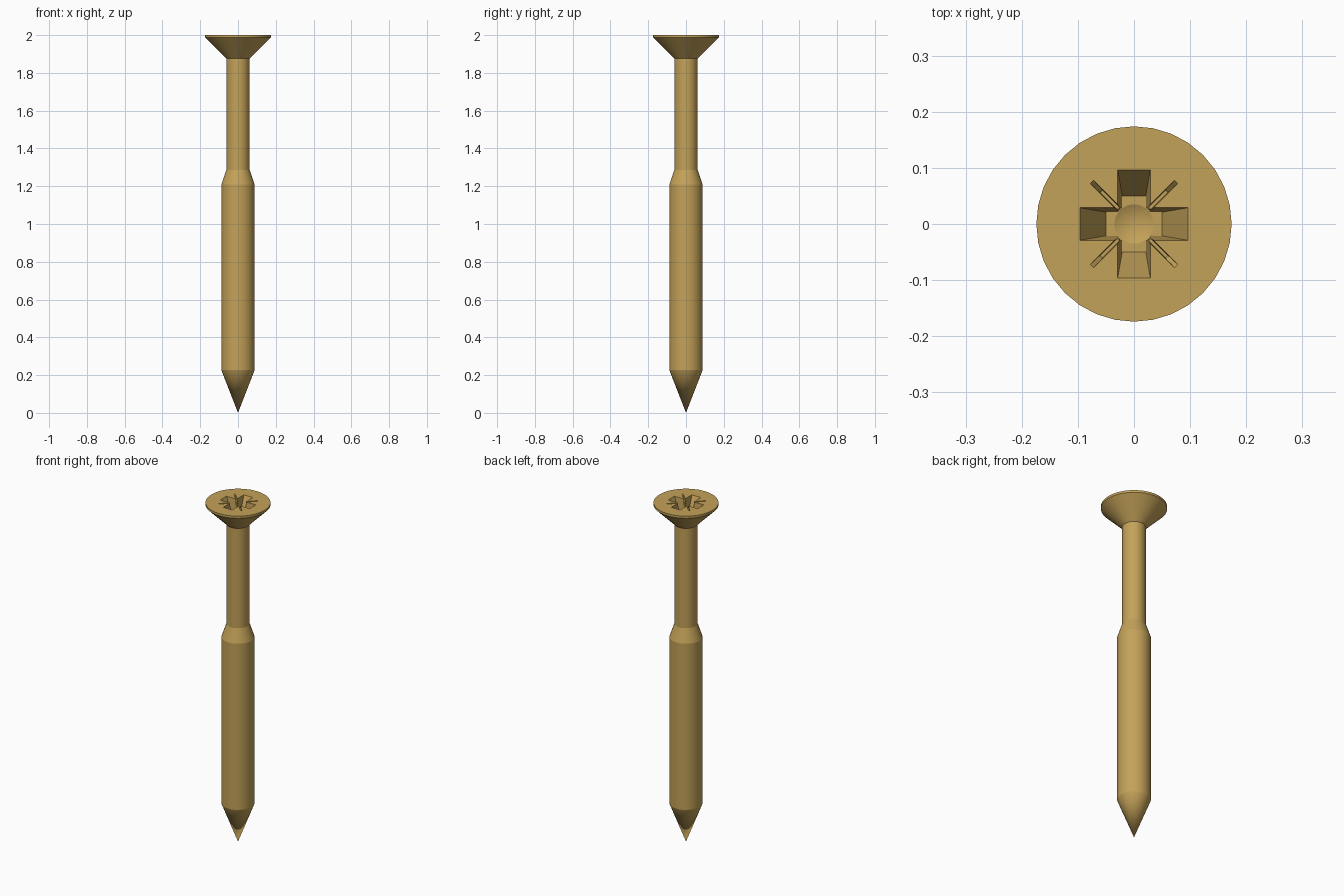
import bpy, bmesh
from math import pi, radians
from mathutils import Matrix, Vector

if "Cube" in bpy.data.objects:
    bpy.data.objects.remove(bpy.data.objects["Cube"])

SIDES = 32
TOP = 2.0


def new_object(name, bm):
    bmesh.ops.recalc_face_normals(bm, faces=bm.faces)
    mesh = bpy.data.meshes.new(name)
    bm.to_mesh(mesh)
    bm.free()
    obj = bpy.data.objects.new(name, mesh)
    bpy.context.collection.objects.link(obj)
    return obj


def revolve(name, profile):
    """Solid of revolution; profile points are (radius, z), radius 0 closes to a point."""
    bm = bmesh.new()
    verts = [bm.verts.new((r, 0, z)) for r, z in profile]
    edges = [bm.edges.new(pair) for pair in zip(verts, verts[1:])]
    bmesh.ops.spin(bm, geom=verts + edges, cent=(0, 0, 0), axis=(0, 0, 1),
                   angle=2 * pi, steps=SIDES, use_merge=True)
    bmesh.ops.remove_doubles(bm, verts=bm.verts, dist=1e-5)
    # flat n-gon caps on open ends
    bmesh.ops.holes_fill(bm, edges=[e for e in bm.edges if e.is_boundary])
    return new_object(name, bm)


def tapered_bar(name, top_half, bottom_half, depth, angle):
    """Bar sunk below the head surface, its walls sloping inward with depth."""
    bm = bmesh.new()
    bmesh.ops.create_cube(bm, size=2)
    over = 0.02
    lo, hi = Vector(bottom_half), Vector(top_half)
    for v in bm.verts:
        above = v.co.z > 0
        half = hi + (hi - lo) * (over / depth) if above else lo
        v.co = (v.co.x * half.x, v.co.y * half.y, TOP + over if above else TOP - depth)
    bm.transform(Matrix.Rotation(angle, 4, 'Z'))
    return new_object(name, bm)


# screw body: point, thick lower shaft, neck, thin shank, countersunk head
screw = revolve("screw", [(0, 0), (0.0885, 0.228), (0.0885, 1.208), (0.062, 1.287),
                          (0.062, 1.875), (0.174, 1.987), (0.174, TOP)])

# driver recess: thin diagonal slots, cross arms, conical centre
cutters = []
for i in range(2):
    cutters.append(tapered_bar("slot_cutter", (0.106, 0.004), (0.082, 0.003),
                               0.035, pi / 4 + i * pi / 2))
for i in range(2):
    cutters.append(tapered_bar("arm_cutter", (0.096, 0.029), (0.05, 0.021),
                               0.105, i * pi / 2))
cutters.append(revolve("centre_cutter", [(0, TOP - 0.122), (0.037, TOP - 0.104),
                                         (0.037, TOP + 0.03)]))

bpy.context.view_layer.objects.active = screw
screw.select_set(True)
for cutter in cutters:
    cutter.hide_render = True
    mod = screw.modifiers.new("recess", 'BOOLEAN')
    mod.operation = 'DIFFERENCE'
    mod.solver = 'EXACT'
    mod.object = cutter
    bpy.ops.object.modifier_apply(modifier=mod.name)
    bpy.data.objects.remove(cutter)

bpy.ops.object.shade_smooth_by_angle(angle=radians(15))

# brass finish
brass = bpy.data.materials.new("brass")
brass.diffuse_color = (0.55, 0.36, 0.10, 1)
brass.use_nodes = True
brass.node_tree.nodes["Principled BSDF"].inputs["Base Color"].default_value = brass.diffuse_color
screw.data.materials.clear()
screw.data.materials.append(brass)
